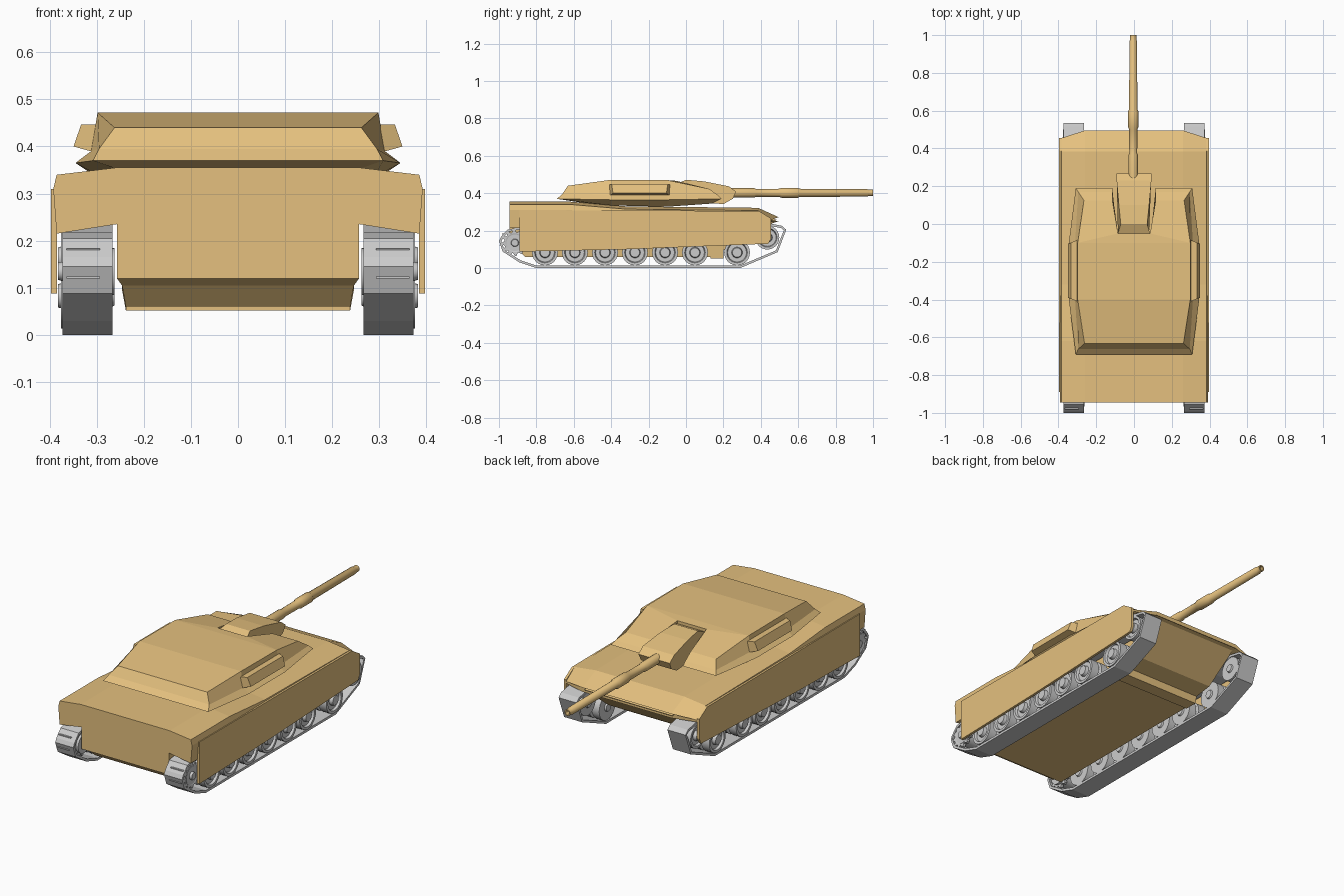
import bpy, bmesh, math

if "Cube" in bpy.data.objects:
    bpy.data.objects.remove(bpy.data.objects["Cube"])

tan = bpy.data.materials.new("tan_paint")
tan.diffuse_color = (0.78, 0.53, 0.21, 1)
tan.use_nodes = True
tan.node_tree.nodes["Principled BSDF"].inputs["Base Color"].default_value = tan.diffuse_color


def make(name, verts, faces, mat=None, mirror=False, smooth=False, recalc=True):
    me = bpy.data.meshes.new(name)
    me.from_pydata(verts, [], faces)
    if recalc:
        bm = bmesh.new()
        bm.from_mesh(me)
        bmesh.ops.remove_doubles(bm, verts=bm.verts, dist=1e-5)
        bmesh.ops.recalc_face_normals(bm, faces=bm.faces)
        bm.to_mesh(me)
        bm.free()
    ob = bpy.data.objects.new(name, me)
    bpy.context.collection.objects.link(ob)
    if mat:
        me.materials.append(mat)
    if mirror:
        ob.modifiers.new("mirror", 'MIRROR')
    if smooth:
        bpy.ops.object.select_all(action='DESELECT')
        ob.select_set(True)
        bpy.context.view_layer.objects.active = ob
        bpy.ops.object.shade_smooth_by_angle(angle=math.radians(35))
    return ob


def loft(name, rings, caps=True, **kw):
    """Join equal-length closed rings of points."""
    n = len(rings[0])
    faces = [(k*n + i, k*n + (i+1) % n, (k+1)*n + (i+1) % n, (k+1)*n + i)
             for k in range(len(rings)-1) for i in range(n)]
    if caps is True:
        caps = [list(range(n))]
    for c in caps or []:
        faces += [c[::-1], [i + (len(rings)-1)*n for i in c]]
    return make(name, [p for r in rings for p in r], faces, **kw)


def prism(name, yz, x0, x1, **kw):
    return loft(name, [[(x, y, z) for y, z in yz] for x in (x0, x1)], **kw)


def lathe(name, profile, centre, axis, n=24, **kw):
    """Revolve (radius, position) pairs about the x or y axis."""
    rings = []
    for r, t in profile:
        ring = []
        for i in range(n):
            a = 2*math.pi*i/n
            u, z = r*math.cos(a), centre[2] + r*math.sin(a)
            ring.append((t, centre[1]+u, z) if axis == 'x' else (centre[0]+u, t, z))
        rings.append(ring)
    return loft(name, rings, **kw)


# upper hull with sponsons, lofted front to back
def hull_ring(y, top, low, nose=0):
    half = [(.26, top, y), (.385, top-.015, y-nose), (.392, top-.045+nose*.5, y-nose),
            (.385, low-.02+nose*.4, y-nose), (.258, low, y)]
    return ([(x, yy, z) for x, z, yy in half] +
            [(-x, yy, z) for x, z, yy in half[::-1]])


loft("upper_hull", [hull_ring(-.945, .355, .235), hull_ring(-.62, .355, .235),
                    hull_ring(-.32, .33, .235), hull_ring(.385, .322, .235),
                    hull_ring(.495, .272, .25, .04)], mat=tan)

# lower hull, narrowing towards the belly
belly = [(-.945, .24), (-.945, .12), (-.905, .105), (-.86, .06), (.13, .06), (.13, .052),
         (.2, .052), (.2, .095), (.3, .11), (.485, .258), (.44, .27), (-.9, .27)]
width = lambda z: .257 if z > .11 else .246 if z > .09 else .238
loft("lower_hull", [[(s*width(z), y, z) for y, z in belly] for s in (-1, 1)], mat=tan)

# side skirts
prism("side_skirt", [(-.89, .088), (-.33, .1), (.44, .13), (.455, .16), (.455, .265),
                     (.39, .305), (-.89, .31)], .384, .397, mat=tan, mirror=True)

# turret body: four stacked outlines with a notch for the gun mantlet
def turret_ring(half):
    return half + [(-x, y, z) for x, y, z in half[::-1]]


turret = [
    [(.09, -.05, .335), (.115, .13, .345), (.26, .14, .345),
     (.29, -.1, .328), (.29, -.4, .335), (.25, -.56, .35)],
    [(.09, -.05, .37), (.115, .19, .37), (.308, .19, .37),
     (.345, -.1, .365), (.345, -.4, .365), (.308, -.69, .37)],
    [(.09, -.05, .395), (.115, .17, .39), (.295, .17, .39),
     (.312, -.1, .39), (.312, -.4, .39), (.295, -.662, .395)],
    [(.085, -.05, .466), (.115, .125, .423), (.265, .125, .423),
     (.298, -.1, .47), (.298, -.4, .472), (.262, -.632, .44)]]
cap = [[0, 1, 2, 3], [11, 8, 9, 10], [0, 3, 8, 11], [3, 4, 7, 8], [4, 5, 6, 7]]
loft("turret", [turret_ring(h) for h in turret], caps=cap, mat=tan)

# turret side boxes
section = [(.302, .447), (.333, .447), (.349, .4), (.302, .387)]
loft("turret_side_box", [[(x, y + s*(x-.3), z) for x, z in section]
                         for y, s in ((-.41, .4), (-.085, -.4))], mat=tan, mirror=True)

# gun mantlet, waisted in plan
sides = [(-.05, .45, .085), (0, .472, .07), (.1, .463, .08), (.23, .437, .092),
         (.268, .408, .092), (.25, .37, .088), (.2, .342, .085), (.13, .347, .085),
         (-.05, .36, .08)]
loft("gun_mantlet", [[(s*w, y, z) for y, z, w in sides] for s in (-1, 1)], mat=tan)

# gun barrel with sleeve, bore evacuator and open muzzle
lathe("gun_barrel", [(0, .2), (.025, .2), (.025, .365), (.021, .375), (.022, .5),
                     (.027, .512), (.027, .598), (.022, .606), (.020, .97), (.017, .975),
                     (.017, 1), (.011, 1), (.011, .94), (0, .94)],
      (-.004, 0, .402), 'y', n=16, mat=tan, smooth=True)

# track bands
path = [(-.8, 0), (.29, 0), (.49, .085), (.536, .205), (.515, .225), (.44, .24), (.3, .205),
        (-.8, .205), (-.9, .217), (-.955, .205), (-.99, .165), (-1, .145), (-.98, .088),
        (-.89, .03)]
verts = [(x, y, z) for y, z in path for x in (.266, .372)]
n = len(path)
track = make("track", verts, [(2*i+1, 2*i, 2*((i+1) % n), 2*((i+1) % n)+1)
                              for i in range(n)], recalc=False, mirror=True)
solid = track.modifiers.new("thickness", 'SOLIDIFY')
solid.thickness = .013
solid.offset = -1

# road wheels and front idler: twin rims with dished hub
def wheel(name, y, z, r):
    lathe(name, [(0, .262), (.3*r, .262), (.35*r, .27), (r, .27), (r, .312), (.6*r, .312),
                 (.6*r, .33), (r, .33), (r, .376), (.8*r, .376), (.73*r, .364), (.42*r, .364),
                 (.36*r, .382), (0, .382)], (0, y, z), 'x', mirror=True, smooth=True)


for i, y in enumerate((-.754, -.594, -.433, -.273, -.112, .048, .273)):
    wheel(f"road_wheel_{i+1}", y, .083, .069)
wheel("idler_wheel", .435, .163, .064)

# rear drive sprocket: hub plus two toothed rings
cy, cz = -.915, .135
lathe("sprocket_hub", [(0, .262), (.05, .262), (.05, .372), (.035, .366), (.022, .366),
                       (.018, .382), (0, .382)], (0, cy, cz), 'x', mirror=True, smooth=True)
teeth = []
for i in range(48):
    r = .07 if i % 4 < 2 else .057
    a = 2*math.pi*i/48
    teeth.append((cy + r*math.cos(a), cz + r*math.sin(a)))
for side, x in (("inner", .275), ("outer", .355)):
    prism(f"sprocket_{side}_ring", teeth, x, x + .015, mirror=True)

# track pads' raised bars on the exposed rear run
for i, (y, z) in enumerate(((-.99, .122), (-.975, .182))):
    prism(f"track_bar_{i+1}", [(y-.008, z-.002), (y+.01, z-.002), (y+.01, z+.002),
                               (y-.008, z+.002)], .293, .364, mirror=True)
